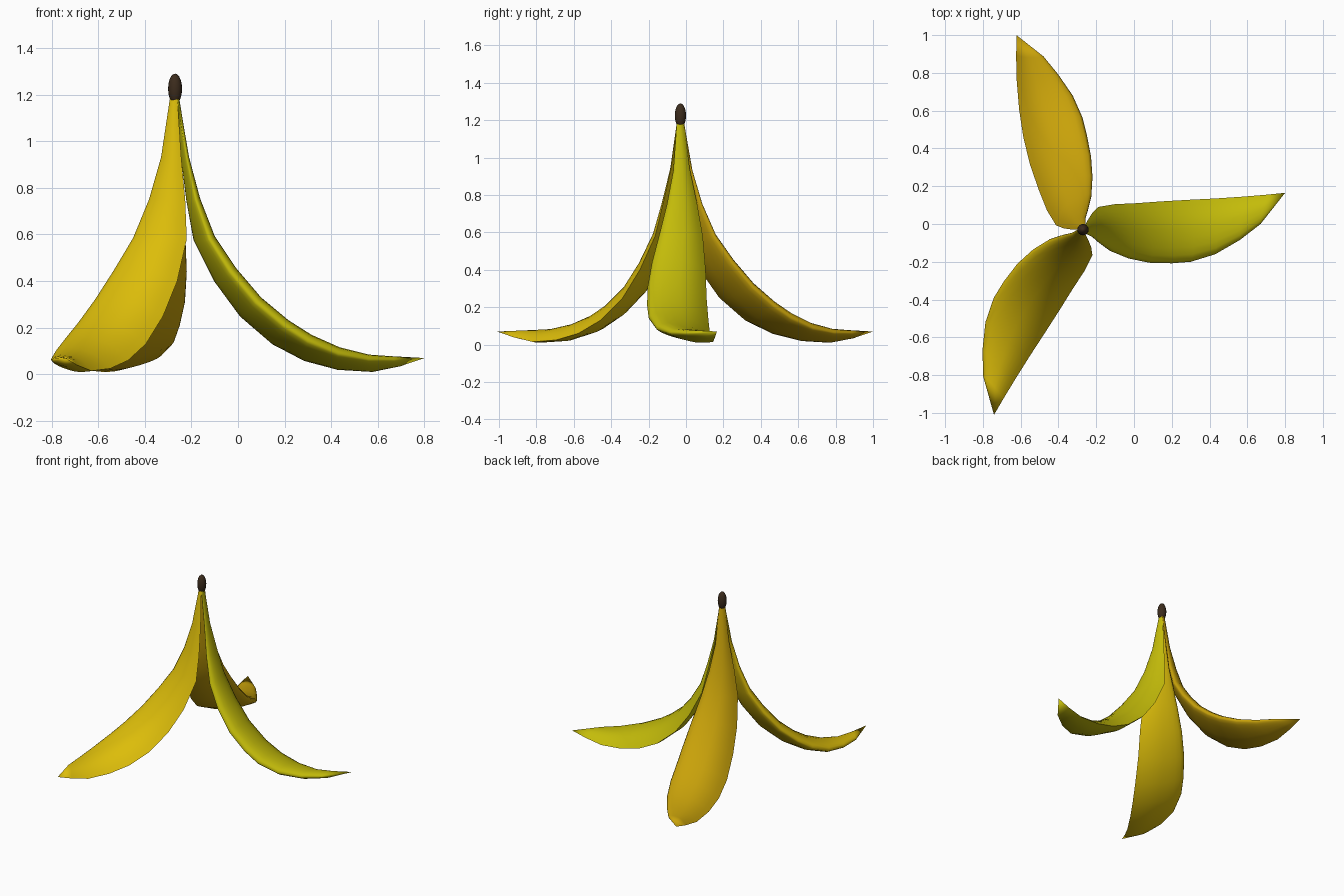
import bpy, math
from mathutils import Vector

if "Cube" in bpy.data.objects:
    bpy.data.objects.remove(bpy.data.objects["Cube"])

APEX = Vector((-0.27, -0.03, 0))

# Edge paths of one peel strip, measured from the stem axis, strip heading +x
LEFT = [(.01, .02, 1.18), (.025, .05, .94), (.05, .09, .75), (.08, .12, .58),
        (.17, .135, .40), (.28, .14, .25), (.42, .15, .13), (.56, .158, .06),
        (.70, .165, .025), (.85, .175, .015), (.97, .185, .04), (1.07, .195, .07)]
RIGHT = [(.01, -.02, 1.18), (.05, -.038, .93), (.09, -.072, .75), (.15, -.115, .58),
         (.24, -.152, .44), (.35, -.175, .31), (.47, -.178, .21), (.57, -.17, .145),
         (.70, -.13, .09), (.83, -.055, .065), (.94, .03, .062), (1.07, .195, .07)]
N = 10  # divisions across each face of a strip


def material(name, rgb):
    m = bpy.data.materials.new(name)
    m.diffuse_color = (*rgb, 1)
    m.use_nodes = True
    m.node_tree.nodes["Principled BSDF"].inputs["Base Color"].default_value = m.diffuse_color
    return m


def section(u):
    """Position across and bulge: thin left edge, rounded right edge."""
    if u <= 0.5:
        return u, 4 * u * (1 - u)
    a = (u - 0.5) * math.pi
    return 0.5 + 0.5 * math.sin(a), math.cos(a)


def peel_strip(name, angle, bend, rgb):
    left = [Vector(p) for p in LEFT]
    right = [Vector(p) for p in RIGHT]
    mid = [(a + b) / 2 for a, b in zip(left, right)]
    last, ring = len(mid) - 1, 2 * N
    verts, faces = [], []
    for i, (a, b) in enumerate(zip(left, right)):
        along = mid[min(i + 1, last)] - mid[max(i - 1, 0)]
        across = b - a
        normal = across.cross(along)
        if normal.length > 0:
            normal.normalize()
        for j in range(ring):  # outer face left to right, inner face back again
            s, bulge = section(j / N if j <= N else 2 - j / N)
            depth = 0.21 - 0.06 * i / last if j <= N else -0.10
            p = a.lerp(b, s) + normal * across.length * depth * bulge
            # swing the strip round the stem, with an optional sideways bend
            r = math.hypot(p.x, p.y)
            t = math.atan2(p.y, p.x) + math.radians(angle + bend * r)
            verts.append(Vector((r * math.cos(t), r * math.sin(t), max(p.z, 0.002))) + APEX)
    tip = last * ring
    for i in range(last):
        for j in range(ring):
            k, n = i * ring + j, i * ring + (j + 1) % ring
            faces.append((k, n, tip) if i == last - 1 else (k, n, n + ring, k + ring))
    me = bpy.data.meshes.new(name)
    me.from_pydata([tuple(v) for v in verts[:tip + 1]], [], faces)
    me.materials.append(material(name + "_colour", rgb))
    ob = bpy.data.objects.new(name, me)
    bpy.context.collection.objects.link(ob)
    bpy.ops.object.select_all(action='DESELECT')
    bpy.context.view_layer.objects.active = ob
    ob.select_set(True)
    bpy.ops.object.shade_smooth_by_angle(angle=math.radians(100))


# Three strips of skin spreading from the stem
peel_strip("peel_strip_right", 0, 0, (.55, .50, .003))
peel_strip("peel_strip_back", 117, -17, (.58, .36, .003))
peel_strip("peel_strip_front", 234, 0, (.72, .51, .003))

# Dark stem end
bpy.ops.mesh.primitive_uv_sphere_add(segments=16, ring_count=10, radius=1,
                                     location=APEX + Vector((0, 0, 1.225)))
stem = bpy.context.object
stem.name = "stem_tip"
stem.scale = (.03, .03, .065)
stem.data.materials.append(material("stem_brown", (.045, .025, .012)))
bpy.ops.object.shade_smooth()
